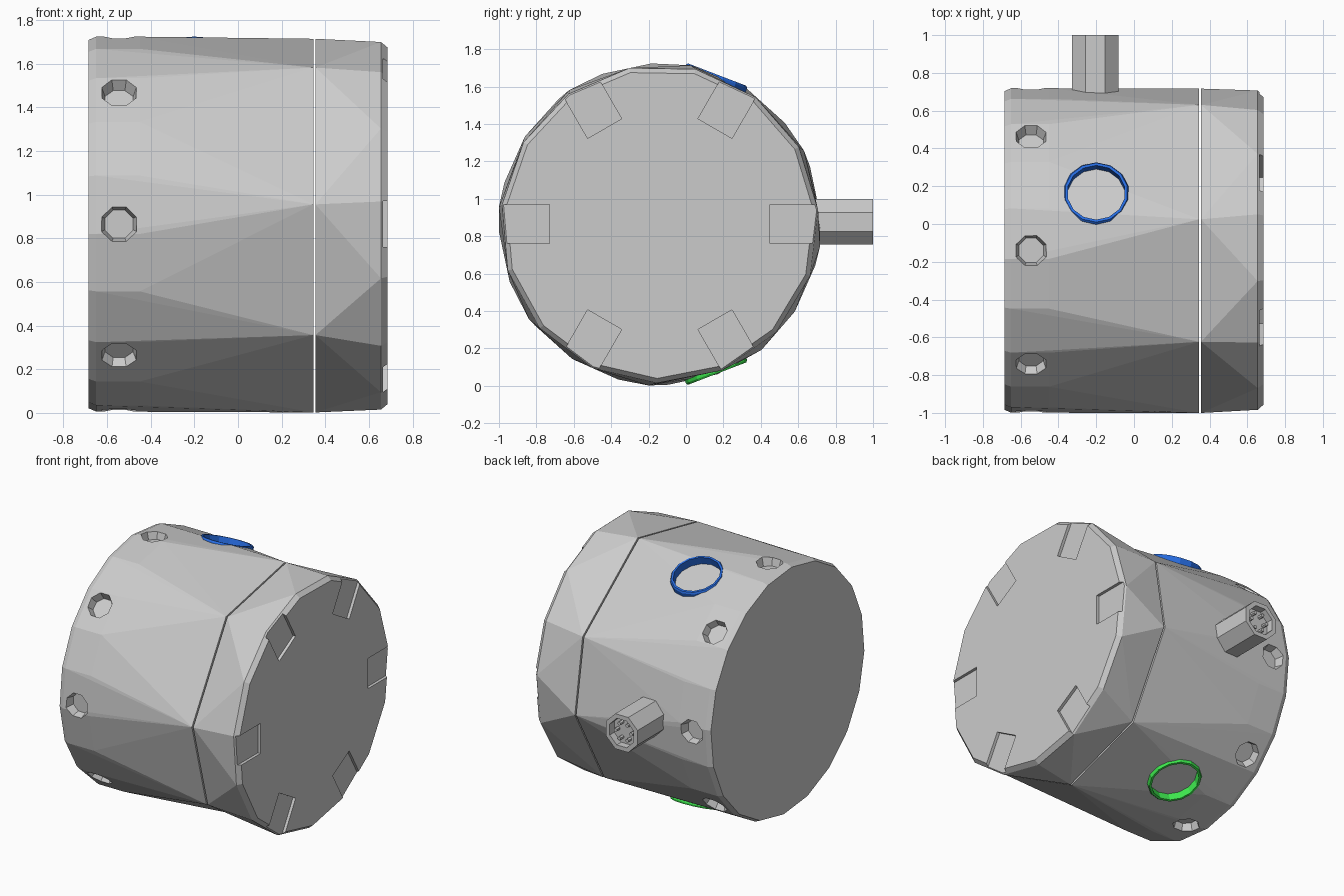
import bpy, bmesh, math
from math import cos, sin, radians, tau
from mathutils import Matrix, Vector

if "Cube" in bpy.data.objects:
    bpy.data.objects.remove(bpy.data.objects["Cube"])

CY, CZ = -0.14, 0.865      # axis of the housing (runs along x)


def finish(bm, name, color=None):
    bmesh.ops.recalc_face_normals(bm, faces=bm.faces)
    me = bpy.data.meshes.new(name)
    bm.to_mesh(me)
    bm.free()
    ob = bpy.data.objects.new(name, me)
    bpy.context.collection.objects.link(ob)
    if color:
        mat = bpy.data.materials.new(name + "_colour")
        mat.diffuse_color = color
        mat.use_nodes = True
        mat.node_tree.nodes["Principled BSDF"].inputs["Base Color"].default_value = mat.diffuse_color
        me.materials.append(mat)
    return ob


def even(n, start=0):
    return [start + 360 * i / n for i in range(n)]


def hull(name, rings):
    """Faceted shell around rings of (x, radius, angles)."""
    bm = bmesh.new()
    for x, r, angles in rings:
        for a in angles:
            bm.verts.new((x, CY + r * cos(radians(a)), CZ + r * sin(radians(a))))
    res = bmesh.ops.convex_hull(bm, input=bm.verts)
    loose = [v for v in bm.verts if not v.link_faces]
    bmesh.ops.delete(bm, geom=loose, context='VERTS')
    return finish(bm, name)


def radial(angle, x, dist):
    """Frame whose z axis points outward from the housing axis."""
    out = Vector((0, cos(radians(angle)), sin(radians(angle))))
    side = out.cross(Vector((1, 0, 0)))
    m = Matrix((Vector((1, 0, 0)), side, out)).transposed().to_4x4()
    m.translation = Vector((x, CY, CZ)) + out * dist
    return m


def lathe(bm, profile, segs, matrix, closed=False):
    """Spin (radius, height) points about the local z axis."""
    loops = [[bm.verts.new(matrix @ Vector((r * cos(tau * (i + .5) / segs),
                                            r * sin(tau * (i + .5) / segs), h)))
              for i in range(segs)] for r, h in profile]
    pairs = list(zip(loops, loops[1:]))
    if closed:
        pairs.append((loops[-1], loops[0]))
    else:
        bm.faces.new(loops[0])
        bm.faces.new(loops[-1])
    for a, b in pairs:
        for i in range(segs):
            j = (i + 1) % segs
            bm.faces.new((a[i], a[j], b[j], b[i]))


def cut(target, bm):
    cutter = finish(bm, "cutter")
    cutter.hide_render = True
    mod = target.modifiers.new("cut", 'BOOLEAN')
    mod.operation, mod.solver, mod.object = 'DIFFERENCE', 'EXACT', cutter
    bpy.context.view_layer.objects.active = target
    bpy.ops.object.modifier_apply(modifier=mod.name)
    bpy.data.objects.remove(cutter)


# coarse seam shared by the housing and the end cap
seam = [27, 79, 124, 174, 216, 266, 309, 352]

# main housing
body = hull("housing", [(-0.685, 0.845, even(20, 3)), (-0.65, 0.86, even(20, 3)),
                        (-0.45, 0.86, even(20, 3)), (0.345, 0.865, seam)])

# screw pockets round the closed end, and the two window recesses
bm = bmesh.new()
for a in even(8):
    lathe(bm, [(0.07, 0.80), (0.10, 0.90)], 8, radial(a, -0.545, 0))
for a in (69, -69):
    lathe(bm, [(0.155, 0.80), (0.155, 0.95)], 14, radial(a, -0.2, 0))
cut(body, bm)

# end cap with a chamfered rim
cap = hull("end_cap", [(0.355, 0.865, seam), (0.655, 0.85, even(15, 5)),
                       (0.685, 0.825, even(15, 5))])

# six spanner notches in the cap face
bm = bmesh.new()
for a in even(6):
    m = radial(a, 0.71, 0.78) @ Matrix.Diagonal((0.09, 0.21, 0.38, 1))
    bmesh.ops.create_cube(bm, size=1, matrix=m)
cut(cap, bm)

# coloured window rings, above and below
for name, a, col in (("upper_ring", 69, (0.02, 0.15, 0.75, 1)),
                     ("lower_ring", -69, (0.05, 0.85, 0.08, 1))):
    bm = bmesh.new()
    lathe(bm, [(0.175, 0.80), (0.175, 0.845), (0.168, 0.856), (0.154, 0.856), (0.154, 0.80)],
          14, radial(a, -0.2, 0), closed=True)
    finish(bm, name, col)

# rear cable connector with a recessed end
base = Matrix.Translation((-0.205, 0, 0.877)) @ Matrix.Rotation(-math.pi / 2, 4, 'X')
bm = bmesh.new()
lathe(bm, [(0.132, 0.6), (0.132, 1.0), (0.1, 1.0), (0.1, 0.95)], 8, base)
finish(bm, "connector")

# connector pins
bm = bmesh.new()
for a in even(6):
    off = Matrix.Translation((0.06 * cos(radians(a)), 0.06 * sin(radians(a)), 0))
    lathe(bm, [(0.013, 0.94), (0.013, 0.985)], 6, base @ off)
finish(bm, "connector_pins")
